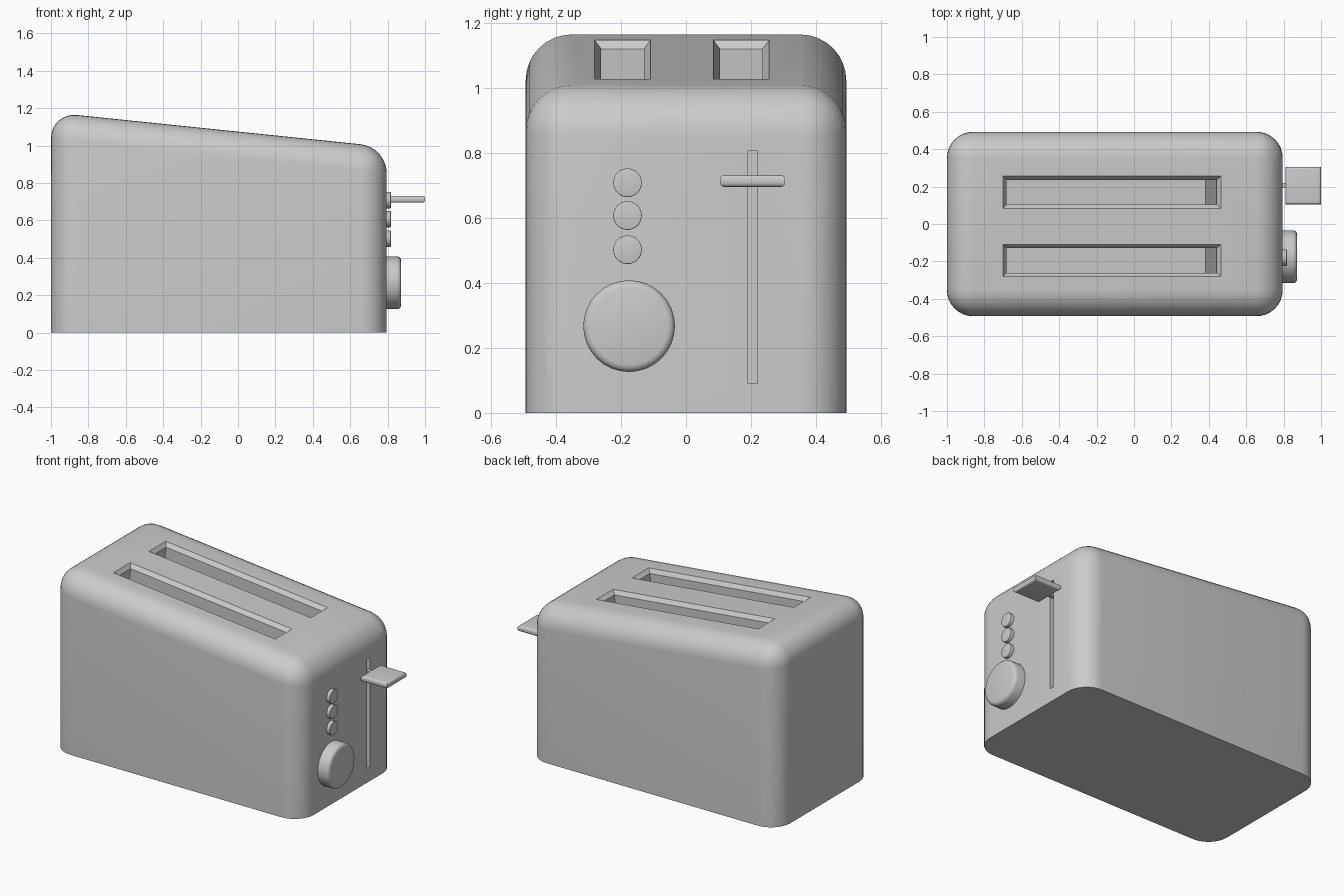
import bpy, bmesh, math
from mathutils import Matrix, Vector

if "Cube" in bpy.data.objects:
    bpy.data.objects.remove(bpy.data.objects["Cube"])

grey = bpy.data.materials.new("plain grey")
grey.use_nodes = True
grey.diffuse_color = (0.6, 0.6, 0.6, 1)
grey.node_tree.nodes["Principled BSDF"].inputs["Base Color"].default_value = (0.6, 0.6, 0.6, 1)

END = 0.795     # face that carries the controls
SLOPE = 0.103   # fall of the top towards the controls


def top_z(x):
    return 1.075 - SLOPE * x


def finish(name, bm):
    bmesh.ops.recalc_face_normals(bm, faces=bm.faces)
    mesh = bpy.data.meshes.new(name)
    bm.to_mesh(mesh)
    bm.free()
    mesh.materials.append(grey)
    obj = bpy.data.objects.new(name, mesh)
    bpy.context.collection.objects.link(obj)
    return obj


def smooth(obj):
    bpy.ops.object.select_all(action='DESELECT')
    obj.select_set(True)
    bpy.context.view_layer.objects.active = obj
    bpy.ops.object.shade_smooth_by_angle(angle=math.radians(35))


def box(x, y, z):
    bm = bmesh.new()
    bmesh.ops.create_cube(bm, size=1)
    for v in bm.verts:
        v.co = [r[0] if c < 0 else r[1] for c, r in zip(v.co, (x, y, z))]
    return bm


def disc(name, y, z, radius, x_end, bevel):
    # round control lying on the end face, with a softened outer rim
    bm = bmesh.new()
    place = Matrix.Translation(((END - 0.02 + x_end) / 2, y, z)) @ Matrix.Rotation(math.pi / 2, 4, 'Y')
    bmesh.ops.create_cone(bm, cap_ends=True, segments=32, radius1=radius, radius2=radius,
                          depth=x_end - END + 0.02, matrix=place)
    rim = [e for e in bm.edges if all(v.co.x > x_end - 0.001 for v in e.verts)]
    bmesh.ops.bevel(bm, geom=rim, offset=bevel, segments=3, profile=0.5, affect='EDGES')
    smooth(finish(name, bm))


def cut(obj, bm):
    cutter = finish("cutter", bm)
    cutter.hide_render = True
    mod = obj.modifiers.new("cut", 'BOOLEAN')
    mod.operation = 'DIFFERENCE'
    mod.solver = 'EXACT'
    mod.object = cutter
    bpy.context.view_layer.objects.active = obj
    bpy.ops.object.modifier_apply(modifier=mod.name)
    bpy.data.objects.remove(cutter)


# body: sloped block, rounded everywhere except around the base
bm = box((-1, END), (-0.493, 0.493), (0, 1))
for v in bm.verts:
    if v.co.z > 0.5:
        v.co.z = top_z(v.co.x)
edges = [e for e in bm.edges if max(v.co.z for v in e.verts) > 0.5]
bmesh.ops.bevel(bm, geom=edges, offset=0.14, segments=8, profile=0.5, affect='EDGES')
body = finish("body", bm)

# bread slots: deep wells square to the sloped top, with a chamfered mouth
for y in (0.17, -0.195):
    bm = bmesh.new()
    rings = []
    for depth, inset in ((-0.02, -0.016), (0.025, 0.02), (0.62, 0.02)):
        ring = []
        for sx, sy in ((0, -1), (1, -1), (1, 1), (0, 1)):
            x = 0.465 - inset if sx else -0.70 + inset
            p = Vector((x, y + sy * (0.086 - inset), top_z(x)))
            ring.append(bm.verts.new(p - Vector((SLOPE, 0, 1)) * depth))
        rings.append(ring)
    for a, b in zip(rings, rings[1:]):
        for i in range(4):
            j = (i + 1) % 4
            bm.faces.new((a[i], a[j], b[j], b[i]))
    bm.faces.new(rings[0])
    bm.faces.new(rings[-1])
    cut(body, bm)

# lever track
cut(body, box((END - 0.05, END + 0.05), (0.19, 0.22), (0.09, 0.805)))
smooth(body)

# lever: flat rounded paddle on a narrow stem
bm = box((0.81, 1.0), (0.105, 0.305), (0.695, 0.732))
long_edges = [e for e in bm.edges if abs(e.verts[0].co.z - e.verts[1].co.z) < 0.01]
bmesh.ops.bevel(bm, geom=long_edges, offset=0.014, segments=4, profile=0.5, affect='EDGES')
smooth(finish("lever_paddle", bm))
finish("lever_stem", box((END - 0.05, 0.83), (0.192, 0.218), (0.70, 0.727)))

# buttons and browning knob
for i, z in enumerate((0.708, 0.607, 0.502)):
    disc(f"button_{i + 1}", -0.18, z, 0.044, 0.817, 0.003)
disc("browning_knob", -0.175, 0.267, 0.141, 0.872, 0.022)
